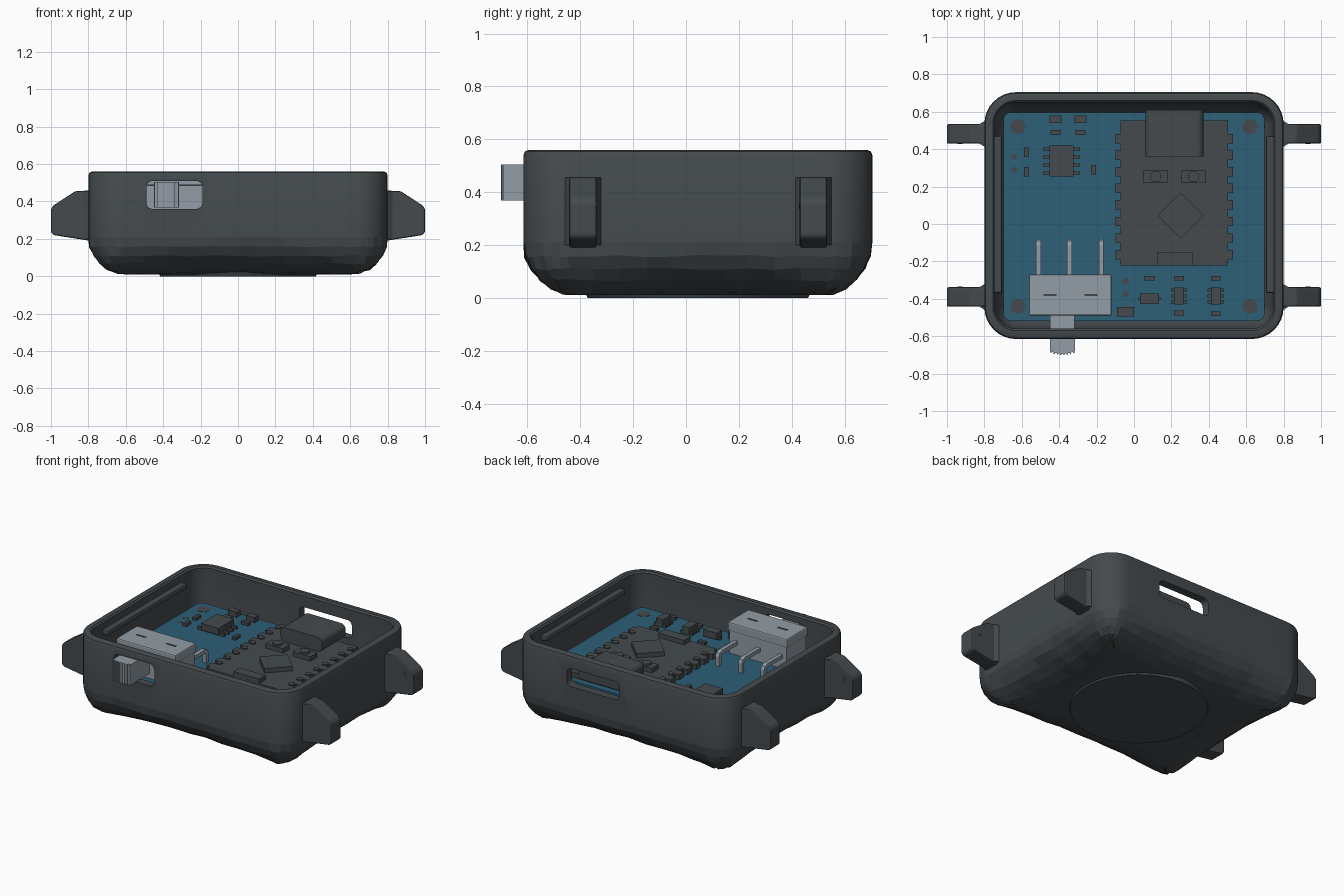
import bpy, bmesh, math, random
from mathutils import Vector, Matrix

random.seed(4)
if "Cube" in bpy.data.objects:
    bpy.data.objects.remove(bpy.data.objects["Cube"], do_unlink=True)


def material(name, rgb):
    m = bpy.data.materials.new(name)
    m.use_nodes = True
    m.diffuse_color = (*rgb, 1)
    bsdf = m.node_tree.nodes["Principled BSDF"]
    bsdf.inputs["Base Color"].default_value = (*rgb, 1)
    bsdf.inputs["Roughness"].default_value = 0.6
    return m


DARK = material("charcoal plastic", (0.058, 0.068, 0.075))
BLUE = material("board blue", (0.026, 0.115, 0.18))
SILVER = material("switch silver", (0.29, 0.34, 0.38))


def finish(name, bm, mat, bevel=0, smooth=False):
    bmesh.ops.recalc_face_normals(bm, faces=bm.faces)
    if bevel:
        sharp = [e for e in bm.edges if e.calc_face_angle(0) > 0.5]
        bmesh.ops.bevel(bm, geom=sharp, offset=bevel, segments=2, profile=0.5, affect='EDGES')
    me = bpy.data.meshes.new(name)
    bm.to_mesh(me)
    bm.free()
    ob = bpy.data.objects.new(name, me)
    bpy.context.collection.objects.link(ob)
    me.materials.append(mat)
    if smooth:
        smooth_shade(ob)
    return ob


def smooth_shade(ob):
    bpy.ops.object.select_all(action='DESELECT')
    ob.select_set(True)
    bpy.context.view_layer.objects.active = ob
    bpy.ops.object.shade_smooth_by_angle(angle=math.radians(35))


def add_box(bm, x, y, z0, sx, sy, h, turn=0):
    mat = Matrix.Translation((x, y, z0 + h / 2)) @ Matrix.Rotation(turn, 4, 'Z') @ Matrix.Diagonal((sx, sy, h, 1))
    bmesh.ops.create_cube(bm, size=1, matrix=mat)


def box(name, mat, *dims, bevel=0, turn=0):
    bm = bmesh.new()
    add_box(bm, *dims, turn=turn)
    return finish(name, bm, mat, bevel)


def cylinder(name, mat, x, y, z0, r, h, axis='Z', sides=24, top=1.0):
    bm = bmesh.new()
    bmesh.ops.create_cone(bm, cap_ends=True, segments=sides, radius1=r * top, radius2=r, depth=h)
    if axis == 'Y':
        bmesh.ops.rotate(bm, verts=bm.verts, matrix=Matrix.Rotation(math.pi / 2, 3, 'X'))
    bmesh.ops.translate(bm, verts=bm.verts, vec=(x, y, z0 + (h / 2 if axis == 'Z' else 0)))
    return finish(name, bm, mat, smooth=True)


def prism(name, mat, points, direction, bevel=0, smooth=False):
    bm = bmesh.new()
    face = bm.faces.new([bm.verts.new(p) for p in points])
    new = bmesh.ops.extrude_face_region(bm, geom=[face])["geom"]
    bmesh.ops.translate(bm, verts=[v for v in new if isinstance(v, bmesh.types.BMVert)], vec=direction)
    return finish(name, bm, mat, bevel, smooth)


def rounded_outline(x0, x1, y0, y1, r, steps=6):
    pts = []
    for k, (cx, cy) in enumerate([(x1 - r, y1 - r), (x0 + r, y1 - r), (x0 + r, y0 + r), (x1 - r, y0 + r)]):
        for i in range(steps + 1):
            a = (k + i / steps) * math.pi / 2
            pts.append((cx + r * math.cos(a), cy + r * math.sin(a)))
    return pts


# Case shell: rounded tub whose lower edge is cut back between the corners
HX, HY, CY, R = 0.8, 0.66, 0.045, 0.17
ARC, SIDE = 8, 10


def ring(bm, inset, z, theta=0, jitter=0):
    r = max(R - inset - 0.2 * (1 - math.cos(theta)), 0.03)
    base = inset + 0.2 * (1 - math.cos(theta))
    ax, ay = HX - base - r, HY - base - r
    corners = [(ax, ay), (-ax, ay), (-ax, -ay), (ax, -ay)]
    verts = []
    for k in range(4):
        c, n = Vector(corners[k]), Vector(corners[(k + 1) % 4])
        for i in range(ARC + 1):
            a = (k + i / ARC) * math.pi / 2
            verts.append(c + r * Vector((math.cos(a), math.sin(a))))
        a = (k + 1) * math.pi / 2
        out = Vector((math.cos(a), math.sin(a)))
        for i in range(1, SIDE):
            t = i / SIDE
            extra = 0.13 * math.sin(math.pi * t) * (1 - math.cos(theta))
            verts.append(c.lerp(n, t) + out * (r - extra))
    j = lambda: random.uniform(-jitter, jitter)
    return [bm.verts.new((p.x + j(), p.y + CY + j(), z + j())) for p in verts]


bm = bmesh.new()
angles = [math.pi / 2 * i / 6 for i in range(7)]
rings = [ring(bm, 0, 0.21 - 0.2 * math.sin(a), a, 0.005 if 0 < i < 6 else 0)
         for i, a in reversed(list(enumerate(angles)))]
for inset, z in [(0, 0.54), (0.006, 0.554), (0.02, 0.56), (0.045, 0.56), (0.055, 0.55)]:
    rings.append(ring(bm, inset, z))
rings += [ring(bm, 0.055, 0.27 - 0.2 * math.sin(a), a) for a in angles]
for lo, hi in zip(rings, rings[1:]):
    for i in range(len(lo)):
        j = (i + 1) % len(lo)
        bm.faces.new((lo[i], lo[j], hi[j], hi[i]))
bm.faces.new(rings[0])
bm.faces.new(rings[-1])
case = finish("case_shell", bm, DARK)

# Openings for the slide switch and the connector
for name, span, y, depth in [("switch_opening", (-0.49, -0.19, 0.36, 0.51), -0.7, 0.17),
                             ("connector_opening", (0.0, 0.39, 0.355, 0.475), 0.62, 0.17)]:
    outline = rounded_outline(*span, 0.035)
    cutter = prism(name, DARK, [(x, y, z) for x, z in outline], (0, depth, 0))
    cutter.hide_render = True
    mod = case.modifiers.new(name, 'BOOLEAN')
    mod.operation, mod.solver, mod.object = 'DIFFERENCE', 'EXACT', cutter
    bpy.context.view_layer.objects.active = case
    bpy.ops.object.modifier_apply(modifier=name)
    bpy.data.objects.remove(cutter, do_unlink=True)
smooth_shade(case)
for p in case.data.polygons:
    if p.center.z < 0.19 and p.normal.z < 0.1:
        p.use_smooth = False

cylinder("underside_disc", DARK, 0, CY, 0, 0.43, 0.03, sides=64, top=0.97)

# Strap lugs with flared roots and pin holes, and inner snap rails
LUG = [(0.76, 0.46), (0.87, 0.455), (0.985, 0.38), (1, 0.36), (1, 0.235), (0.985, 0.22), (0.76, 0.185)]
for s, side in ((1, "left"), (-1, "right")):
    for y, end, inner in ((-0.39, "front", 1), (0.482, "back", -1)):
        prism(f"{side}_{end}_lug", DARK, [(s * x, y - 0.052, z) for x, z in LUG], (0, 0.104, 0), 0.008)
        root = [(0.78, -0.078), (0.805, -0.065), (0.83, -0.05), (0.83, 0.05), (0.805, 0.065), (0.78, 0.078)]
        prism(f"{side}_{end}_lug_root", DARK, [(s * x, y + v, 0.2) for x, v in root], (0, 0, 0.255))
        cylinder(f"{side}_{end}_pin_hole", DARK, s * 0.93, y + inner * 0.052, 0.35, 0.013, 0.006, 'Y', 12)
    box(f"{side}_snap_rail", DARK, s * 0.73, 0.05, 0.47, 0.05, 0.84, 0.035, bevel=0.01)

# Main board with its mounting posts
TOP = 0.335
outline = rounded_outline(-0.698, 0.698, -0.518, 0.597, 0.04)
prism("main_board", BLUE, [(x, y, TOP - 0.04) for x, y in outline], (0, 0, 0.04))
for x in (-0.62, 0.62):
    for y in (-0.44, 0.52):
        cylinder("mounting_post", DARK, x, y, 0.12, 0.08, TOP - 0.16)
        cylinder("mounting_hole", DARK, x, y, TOP - 0.002, 0.04, 0.004)
for x, y in [(-0.64, 0.36), (-0.64, 0.29), (-0.045, -0.305), (-0.045, -0.375)]:
    cylinder("test_point", DARK, x, y, TOP - 0.002, 0.016, 0.004, sides=16)

# Controller module with edge contacts
box("module_board", DARK, 0.214, 0.166, TOP, 0.575, 0.775, 0.035)
bm = bmesh.new()
for i in range(8):
    y = 0.5 - i * 0.0885
    for s in (-1, 1):
        add_box(bm, 0.214 + s * 0.285, y - 0.044, TOP, 0.058, 0.05, 0.035)
        cylinder("module_contact", DARK, 0.214 + s * 0.267, y, TOP + 0.03, 0.02, 0.012, sides=16)
finish("module_edge_teeth", bm, DARK)
M = TOP + 0.035
box("module_processor", DARK, 0.25, 0.045, M, 0.175, 0.175, 0.03, turn=math.pi / 4)
box("module_regulator", DARK, 0.217, -0.187, M, 0.19, 0.068, 0.03)
for x in (0.115, 0.318):
    box("button_base", DARK, x, 0.254, M, 0.13, 0.07, 0.03)
    cylinder("button_cap", DARK, x, 0.254, M + 0.03, 0.03, 0.012)
outline = rounded_outline(0.061, 0.371, M, M + 0.095, 0.035)
shell = prism("connector_shell", DARK, [(x, 0.36, z) for x, z in outline], (0, 0.25, 0), smooth=True)

# Memory chip and small transistors, each with legs
def chip(name, x, y, sx, sy, legs, pitch, reach):
    bm = bmesh.new()
    add_box(bm, x, y, TOP + 0.008, sx, sy, 0.045)
    for i in range(legs):
        add_box(bm, x, y + (i - (legs - 1) / 2) * pitch, TOP, sx + 2 * reach, 0.015, 0.02)
    finish(name, bm, DARK)


chip("memory_chip", -0.388, 0.337, 0.129, 0.165, 4, 0.043, 0.035)
chip("driver_chip_a", 0.24, -0.385, 0.05, 0.09, 3, 0.032, 0.018)
chip("driver_chip_b", 0.437, -0.385, 0.05, 0.09, 3, 0.032, 0.018)
chip("transistor", 0.083, -0.4, 0.1, 0.055, 1, 0, 0.01)

# Surface-mount parts
bm = bmesh.new()
for x in (-0.42, -0.286):
    add_box(bm, x, 0.56, TOP, 0.065, 0.042, 0.035)
    add_box(bm, x, 0.49, TOP, 0.055, 0.026, 0.02)
for x, y in [(-0.575, 0.383), (-0.575, 0.28), (-0.217, 0.29)]:
    add_box(bm, x, y, TOP, 0.026, 0.052, 0.02)
for x, y in [(0.083, -0.29), (0.24, -0.29), (0.24, -0.475), (0.437, -0.29), (0.437, -0.48)]:
    add_box(bm, x, y, TOP, 0.052, 0.026, 0.02)
add_box(bm, -0.045, -0.47, TOP, 0.09, 0.05, 0.035)
finish("surface_parts", bm, DARK)

# Slide switch: body, metal cover, ribbed slider and bent pins
box("switch_body", SILVER, -0.34, -0.38, TOP, 0.425, 0.205, 0.16)
box("switch_cover", SILVER, -0.34, -0.38, 0.485, 0.44, 0.22, 0.06, bevel=0.008)
for x in (-0.45, -0.23):
    box("cover_clip", DARK, x, -0.38, 0.543, 0.07, 0.012, 0.005)
box("slider_neck", SILVER, -0.383, -0.56, 0.37, 0.13, 0.16, 0.133)
tip = [(-0.45, -0.61), (-0.45, -0.68), (-0.418, -0.69), (-0.383, -0.694), (-0.348, -0.69), (-0.316, -0.68), (-0.316, -0.61)]
prism("slider_tip", SILVER, [(x, y, 0.368) for x, y in tip], (0, 0, 0.137))
bm = bmesh.new()
for i in range(8):
    x = -0.444 + i * 0.0175
    add_box(bm, x, -0.682 - 0.012 * (1 - ((x + 0.383) / 0.067) ** 2), 0.368, 0.007, 0.012, 0.137)
finish("slider_ribs", bm, SILVER)
PIN = [(-0.28, 0.43), (-0.115, 0.43), (-0.09, 0.42), (-0.08, 0.4), (-0.08, TOP), (-0.105, TOP), (-0.105, 0.395), (-0.12, 0.405), (-0.28, 0.405)]
for x in (-0.51, -0.345, -0.175):
    prism("switch_pin", SILVER, [(x - 0.013, y, z) for y, z in PIN], (0.026, 0, 0))
